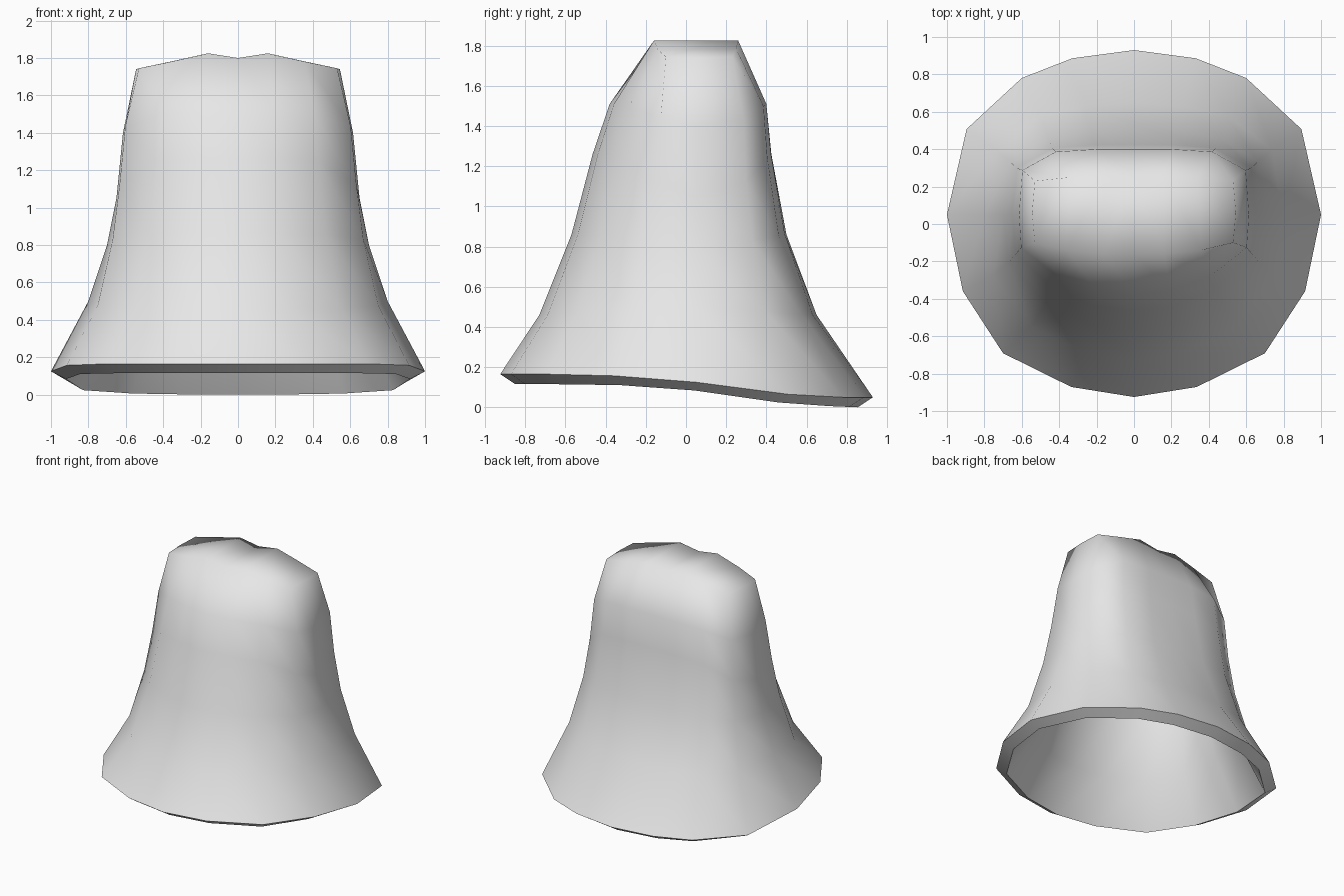
import bpy
import bmesh

if "Cube" in bpy.data.objects:
    bpy.data.objects.remove(bpy.data.objects["Cube"], do_unlink=True)

# Half outlines from back centre round to front centre:
# (x, y, how much the point follows the front/back height rather than the side's)
ROUND = [(0, 1, 1), (.33, .95, 1), (.6, .83, 1), (.895, .52, .8), (1, 0, 0),
         (.915, -.42, .8), (.7, -.76, 1), (.335, -.945, 1), (0, -1, 1)]
BOXY = [(0, 1, 1), (.32, 1, 1), (.68, .96, .9), (.97, .68, .3), (1, 0, 0),
        (.98, -.41, .3), (.66, -.77, .9), (.32, -.95, 1), (0, -1, 1)]

# Levels: half width, back y, front y, back z, side z, front z, boxiness
LEVELS = [(1, .93, -.925, .05, .125, .165, 0),
          (.8, .65, -.73, .46, .5, .46, .35),
          (.7, .5, -.57, .86, .8, .86, .65),
          (.65, .425, -.465, 1.26, 1.05, 1.26, .9),
          (.615, .4, -.38, 1.51, 1.4, 1.51, 1)]
MID_Y = .05

# Crown rim with a shallow dip along the middle
CROWN = [(0, .26, 1.8), (.16, .26, 1.825), (.34, .25, 1.785), (.53, .23, 1.745),
         (.545, .06, 1.74), (.53, -.1, 1.745), (.36, -.14, 1.78),
         (.16, -.16, 1.825), (0, -.16, 1.8)]


def level_points(width, back, front, z_back, z_side, z_front, boxy):
    points = []
    for a, b in zip(ROUND, BOXY):
        x, y, w = (p + (q - p) * boxy for p, q in zip(a, b))
        depth = back - MID_Y if y >= 0 else MID_Y - front
        z_end = z_back if y >= 0 else z_front
        points.append((x * width, MID_Y + y * depth, z_side + (z_end - z_side) * w))
    return points


def add_ring(bm, half):
    mirrored = [(-x, y, z) for x, y, z in half[-2:0:-1]]
    return [bm.verts.new(p) for p in half + mirrored]


# Flared outer skin
bm = bmesh.new()
rings = [add_ring(bm, level_points(*level)) for level in LEVELS]
rings.append(add_ring(bm, CROWN))
count = len(rings[0])
for low, high in zip(rings, rings[1:]):
    for i in range(count):
        j = (i + 1) % count
        bm.faces.new((low[i], low[j], high[j], high[i]))

# Crown closed by strips running from back to front
top = rings[-1]
half = count // 2
for side in (1, -1):
    for i in range(half // 2):
        corners = [top[side * i], top[side * (i + 1)],
                   top[(half - side * (i + 1)) % count], top[(half - side * i) % count]]
        if side == -1:
            corners = [top[-i % count], top[-(i + 1) % count],
                       top[(half + i + 1) % count], top[(half + i) % count]]
        bm.faces.new(list(dict.fromkeys(corners)))
bmesh.ops.recalc_face_normals(bm, faces=bm.faces)
if sum(f.normal.z for f in bm.faces if f.calc_center_median().z > 1.7) < 0:
    bmesh.ops.reverse_faces(bm, faces=bm.faces)

mesh = bpy.data.meshes.new("bell_shell")
bm.to_mesh(mesh)
bm.free()
shell = bpy.data.objects.new("bell_shell", mesh)
bpy.context.collection.objects.link(shell)

# Single pale grey
grey = bpy.data.materials.new("pale_grey")
colour = (.8, .8, .8, 1)
grey.use_nodes = True
grey.diffuse_color = colour
grey.node_tree.nodes["Principled BSDF"].inputs["Base Color"].default_value = colour
mesh.materials.append(grey)

# Wall thickness inwards, then smooth shading with a crisp rim
wall = shell.modifiers.new("wall", "SOLIDIFY")
wall.thickness = .09
wall.offset = -1
bpy.ops.object.select_all(action="DESELECT")
shell.select_set(True)
bpy.context.view_layer.objects.active = shell
bpy.ops.object.modifier_apply(modifier=wall.name)
bpy.ops.object.shade_smooth_by_angle(angle=1.3)
